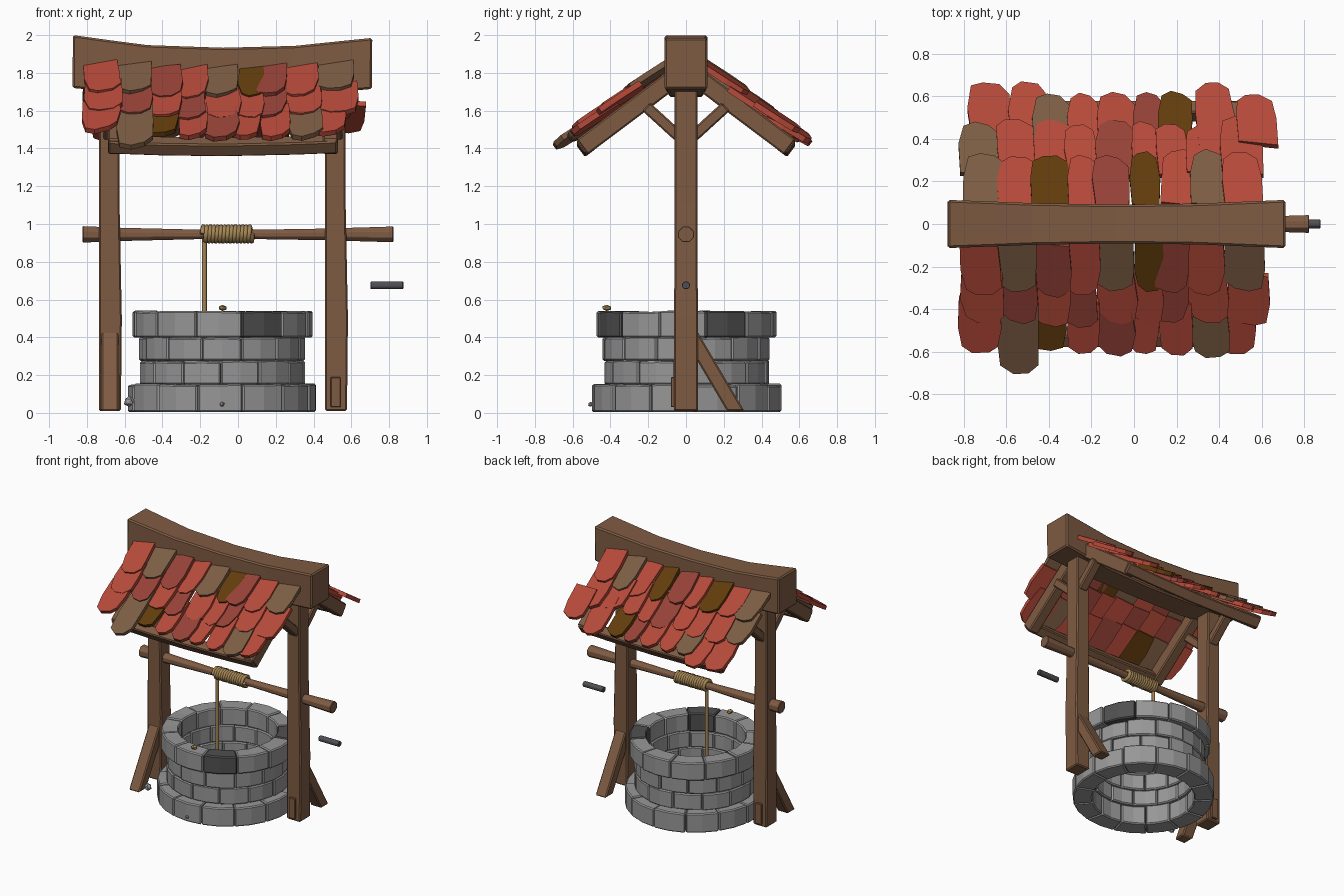
import bpy, bmesh, math, random
from mathutils import Vector

random.seed(4)
if "Cube" in bpy.data.objects:
    bpy.data.objects.remove(bpy.data.objects["Cube"])


def material(name, r, g, b):
    m = bpy.data.materials.new(name)
    m.use_nodes = True
    m.diffuse_color = (r, g, b, 1)
    m.node_tree.nodes["Principled BSDF"].inputs["Base Color"].default_value = (r, g, b, 1)
    return m


wood = material("wood", .21, .105, .055)
red = material("red tile", .48, .07, .043)
dull_red = material("dull red tile", .32, .057, .04)
brown = material("brown tile", .21, .113, .06)
ochre = material("ochre tile", .13, .048, .004)
stone = material("stone", .31, .31, .31)
dark_stone = material("dark stone", .08, .08, .08)
rope_mat = material("rope", .38, .24, .09)
iron = material("iron", .08, .08, .09)


def jit(a):
    return random.uniform(-a, a)


def loft(bm, sections, mat=0):
    """Skin a row of equal closed sections and cap both ends."""
    rings = [[bm.verts.new(p) for p in s] for s in sections]
    n = len(rings[0])
    faces = [bm.faces.new((a[i], a[(i + 1) % n], b[(i + 1) % n], b[i]))
             for a, b in zip(rings, rings[1:]) for i in range(n)]
    faces += [bm.faces.new(rings[0][::-1]), bm.faces.new(rings[-1])]
    for f in faces:
        f.material_index = mat


def finish(bm, name, mats, bevel=0):
    bmesh.ops.recalc_face_normals(bm, faces=bm.faces)
    me = bpy.data.meshes.new(name)
    bm.to_mesh(me)
    bm.free()
    ob = bpy.data.objects.new(name, me)
    bpy.context.collection.objects.link(ob)
    for m in mats:
        me.materials.append(m)
    if bevel:
        mod = ob.modifiers.new("worn edges", 'BEVEL')
        mod.width = bevel
        mod.segments = 1
        mod.limit_method = 'ANGLE'
        mod.angle_limit = math.radians(40)


def beam(name, path, side, sizes, bevel=.008, up=None):
    """Timber along a path; side and up are its section axes, sizes are half extents."""
    path = [Vector(p) for p in path]
    side = Vector(side)
    up = Vector(up) if up else (path[-1] - path[0]).normalized().cross(side).normalized()
    if isinstance(sizes, tuple):
        sizes = [sizes] * len(path)
    bm = bmesh.new()
    loft(bm, [[p + side * w * a + up * h * b for a, b in ((-1, -1), (1, -1), (1, 1), (-1, 1))]
              for p, (w, h) in zip(path, sizes)])
    finish(bm, name, [wood], bevel)


# Stone rings
CX = -.085


def stone_ring(name, z0, z1, r_out, r_in, count, phase, dark=()):
    bm = bmesh.new()
    step = math.tau / count
    for k in range(count):
        start, r, top = phase + k * step, r_out + jit(.006), z1 + jit(.005)
        sections = []
        for t in (.006, .5, .994):
            a = start + t * step
            c, s = math.cos(a), math.sin(a)
            tz = top + jit(.003)
            sections.append([(CX + q * c, q * s, z) for q, z in
                             ((r_in, z0), (r, z0), (r, tz), (r_in, tz))])
        loft(bm, sections, 1 if k in dark else 0)
    finish(bm, name, [stone, dark_stone], .008)


stone_ring("base_stone_ring", .005, .15, .501, .36, 13, .1)
stone_ring("lower_stone_ring", .15, .275, .438, .345, 13, .35)
stone_ring("upper_stone_ring", .276, .4, .438, .345, 13, .12)
stone_ring("rim_stone_ring", .4, .537, .475, .35, 12, math.radians(13), (0, 9))

# Posts, each with a ground brace, a peg plate and two roof struts
for label, x, s in (("right", .519, 1), ("left", -.678, -1)):
    beam(label + "_post", [(x, 0, .01), (x + .002, 0, .5), (x - .004, 0, 1.1), (x - .004, 0, 1.74)],
         (1, 0, 0), [(.058, .064), (.061, .063), (.055, .06), (.053, .061)])
    beam(label + "_ground_brace", [(x, s * .015, .43), (x, s * .263, .01)], (1, 0, 0), (.045, .046),
         up=(0, 1, 0))
    beam(label + "_post_plate", [(x - s * .002, -s * .06, .03), (x - s * .002, -s * .06, .19)],
         (1, 0, 0), (.026, .02), .004)
    for end, t in (("back", 1), ("front", -1)):
        beam(f"{label}_{end}_roof_strut", [(x, t * .04, 1.465), (x, t * .21, 1.62)],
             (1, 0, 0), (.035, .03))
        beam(f"{label}_{end}_rafter", [(x - s * .03, t * .06, 1.775), (x - s * .03, t * .55, 1.407)],
             (1, 0, 0), (.04, .05))

# Ridge beam, sagging in the middle
ridge = ((-.875, 1.86, .113, .14), (-.68, 1.838, .106, .135), (-.48, 1.815, .098, .132),
         (-.08, 1.803, .091, .13), (.3, 1.812, .096, .131), (.52, 1.832, .105, .134),
         (.71, 1.85, .113, .135))
beam("ridge_beam", [(x, 0, z) for x, z, w, h in ridge], (0, 1, 0),
     [(w, h) for x, z, w, h in ridge], .01)

# Eave beams
for end, t in (("back", 1), ("front", -1)):
    beam(end + "_eave_beam", [(-.685, t * .53, 1.422), (-.4, t * .53, 1.412), (-.08, t * .53, 1.408),
                              (.3, t * .53, 1.416), (.525, t * .53, 1.425)],
         (0, t * .8, -.6), (.036, .04))

# Shingles: one letter per tile along each row
KEY = "RDBO"
CENTRES = (-.72, -.55, -.39, -.24, -.09, .06, .19, .34, .52)
WIDTHS = (.19, .18, .17, .15, .17, .14, .15, .17, .19)
ROWS = {"front": ("RBDRBODRB", "RDRDRRDRR", "RBORDRRBR"),
        "back": ("BRORDORBR", "BRRRDRRRR", "RRBRRDORR")}
LONG = {("front", 2, 1): .1, ("back", 2, 7): .1, ("back", 2, 0): .06, ("back", 2, 1): .05}
SHIFT = {("back", 2, 0): .05, ("back", 2, 1): .06, ("back", 2, 7): .04, ("back", 2, 8): .06,
         ("front", 2, 8): -.05, ("front", 1, 8): .01}
OUTLINE = ((-.46, 0), (.46, 0), (.5, .5), (.47, .84), (.24, .97), (-.12, 1), (-.4, .9), (-.5, .55))
for end, t in (("back", 1), ("front", -1)):
    down = Vector((0, t * .805, -.593))
    out = Vector((0, t * .593, .805))
    for r, letters in enumerate(ROWS[end]):
        bm = bmesh.new()
        for i, letter in enumerate(letters):
            cx = CENTRES[i] + SHIFT.get((end, r, i), 0) + jit(.01)
            w = WIDTHS[i] * random.uniform(1, 1.1)
            length = .285 + jit(.02) + LONG.get((end, r, i), 0)
            y = (.085, .235, .37)[r] + jit(.012)
            z = 1.818 - .755 * (y - .11) + .04 * ((cx + .08) / .7) ** 2 + jit(.006)
            lean, roll, flip = jit(.06), -t * .15 + jit(.07), random.choice((-1, 1))
            pts = []
            for u, v in OUTLINE[::flip]:
                u = u * flip * w + jit(.006)
                v = v * length + jit(.006)
                pts.append(Vector((cx + u + lean * v, t * y, z)) + down * v + out * (roll * u + .06 * v))
            loft(bm, [[p - out * .03 for p in pts], pts], KEY.index(letter))
        finish(bm, f"{end}_shingle_row_{r + 1}", [red, dull_red, brown, ochre])


# Axle and crank pin
def spindle(name, profile, y, z, mat, sides=8):
    bm = bmesh.new()
    loft(bm, [[(x, y + q * math.cos(math.tau * (k + .5) / sides), z + q * math.sin(math.tau * (k + .5) / sides))
               for k in range(sides)] for x, q in profile])
    finish(bm, name, [mat], .003)


spindle("axle", ((-.822, .047), (-.62, .038), (-.2, .027), (.1, .027), (.45, .033), (.822, .045)), 0, .945, wood)
spindle("crank_pin", ((.702, .022), (.875, .022)), 0, .675, iron)


# Rope coil and hanging line
def tube(name, pts, radius):
    cu = bpy.data.curves.new(name, 'CURVE')
    cu.dimensions = '3D'
    cu.bevel_depth = radius
    cu.bevel_resolution = 1
    cu.use_fill_caps = True
    sp = cu.splines.new('POLY')
    sp.points.add(len(pts) - 1)
    for p, co in zip(sp.points, pts):
        p.co = (*co, 1)
    cu.materials.append(rope_mat)
    bpy.context.collection.objects.link(bpy.data.objects.new(name, cu))


TURNS, STEPS = 14, 8
tube("rope_coil", [(-.188 + .265 * i / (TURNS * STEPS), -.038 * math.cos(math.tau * i / STEPS),
                    .947 + .038 * math.sin(math.tau * i / STEPS)) for i in range(TURNS * STEPS + 1)], .0135)
tube("hanging_rope", [(-.178, 0, .95), (-.178, 0, .34)], .013)


# Loose pebbles and a rope scrap on the rim
def lump(name, loc, size, mat):
    bm = bmesh.new()
    bmesh.ops.create_icosphere(bm, subdivisions=1, radius=1)
    for v in bm.verts:
        v.co = Vector(loc) + Vector(a * b for a, b in zip(v.co, size)) * random.uniform(.85, 1.1)
    finish(bm, name, [mat])


lump("large_pebble", (-.575, -.28, .06), (.03, .028, .03), stone)
lump("small_pebble", (CX, -.505, .045), (.014, .014, .014), stone)
lump("rope_scrap", (-.082, -.42, .555), (.026, .026, .016), rope_mat)
